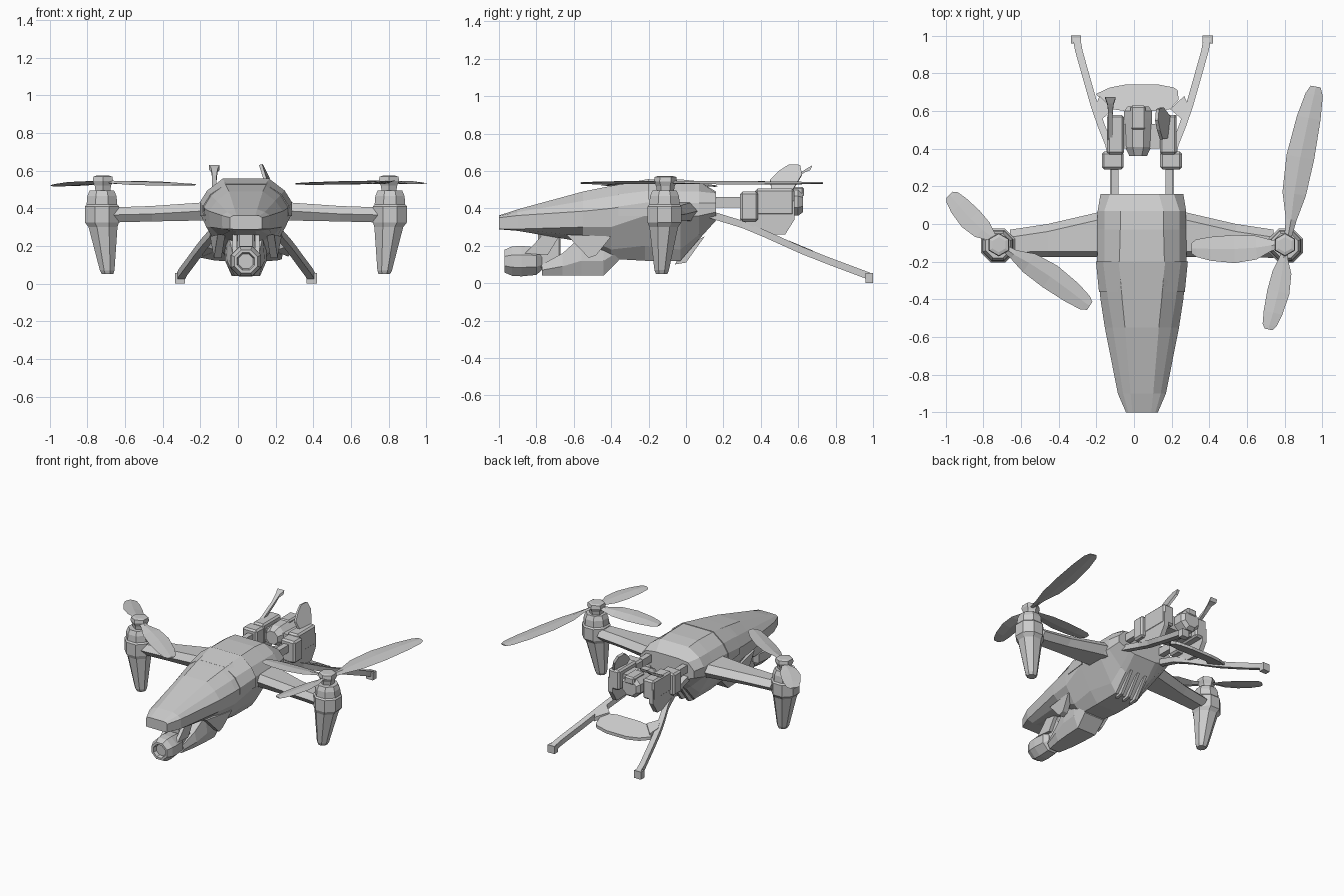
import bpy, bmesh, math
from mathutils import Vector, Matrix

C = 0.042  # x of the airframe's centre line (uneven blades shift it)


def make(name, bm):
    bmesh.ops.recalc_face_normals(bm, faces=bm.faces)
    me = bpy.data.meshes.new(name)
    bm.to_mesh(me)
    bm.free()
    ob = bpy.data.objects.new(name, me)
    bpy.context.collection.objects.link(ob)
    return ob


def loft(name, rings):
    """Skin a list of closed rings and cap both ends."""
    bm = bmesh.new()
    vs = [[bm.verts.new(p) for p in r] for r in rings]
    n = len(vs[0])
    for a, b in zip(vs, vs[1:]):
        for i in range(n):
            j = (i + 1) % n
            bm.faces.new((a[i], a[j], b[j], b[i]))
    bm.faces.new(vs[0][::-1])
    bm.faces.new(vs[-1])
    return make(name, bm)


def hull_ring(y, half):
    """Mirror half a cross-section (distance, z) about the centre line."""
    return [(C + d, y, z) for d, z in half] + [(C - d, y, z) for d, z in reversed(half)]


def ngon(c, r, n, axis):
    pts = []
    for i in range(n):
        a = 2 * math.pi * (i + 0.5) / n
        u, v = r * math.cos(a), r * math.sin(a)
        pts.append((c[0] + u, c[1] + v, c[2]) if axis == 'z' else (c[0] + u, c[1], c[2] + v))
    return pts


def box(name, x, y, z, bevel=0.0):
    bm = bmesh.new()
    bmesh.ops.create_cube(bm, size=1)
    for v in bm.verts:
        v.co = [lo + (k + 0.5) * (hi - lo) for k, (lo, hi) in zip(v.co, (x, y, z))]
    if bevel:
        bmesh.ops.bevel(bm, geom=bm.edges[:], offset=bevel, segments=1, affect='EDGES')
    return make(name, bm)


def bar(name, path, w, h):
    """Rectangular bar following a path that runs mainly along y."""
    return loft(name, [[(x - w, y, z - h), (x + w, y, z - h), (x + w, y, z + h), (x - w, y, z + h)]
                       for x, y, z in path])


def plate(name, outline, thick):
    """Flat plate from a 3D outline, thickened along the vector."""
    t = Vector(thick) / 2
    return loft(name, [[Vector(p) - t for p in outline], [Vector(p) + t for p in outline]])


# Main fuselage shell
loft("fuselage", [hull_ring(y, h) for y, h in [
    (-1.0, [(.05, .362), (.072, .36), (.085, .35), (.085, .29), (.06, .288), (.04, .288)]),
    (-.9, [(.06, .395), (.10, .38), (.128, .362), (.125, .29), (.08, .28), (.05, .28)]),
    (-.55, [(.09, .49), (.155, .44), (.197, .385), (.19, .30), (.14, .25), (.07, .22)]),
    (-.40, [(.105, .52), (.18, .465), (.22, .40), (.21, .30), (.14, .18), (.08, .13)]),
    (-.22, [(.12, .553), (.2, .49), (.238, .43), (.238, .36), (.15, .20), (.09, .12)]),
    (-.03, [(.115, .555), (.2, .49), (.235, .43), (.235, .36), (.13, .18), (.09, .12)]),
    (.07, [(.115, .545), (.2, .49), (.235, .43), (.235, .36), (.13, .26), (.09, .235)]),
    (.16, [(.09, .49), (.17, .48), (.22, .43), (.22, .38), (.13, .345), (.09, .335)])]])

# Nose cowl lip overlapping the rear deck
loft("cowl_edge", [hull_ring(y, h) for y, h in [
    (-.36, [(.105, .528), (.187, .475), (.228, .41), (.226, .36), (.1, .36)]),
    (-.20, [(.124, .557), (.206, .494), (.244, .433), (.244, .36), (.1, .36)])]])

# Chin pod under the nose
loft("chin_pod", [hull_ring(y, h) for y, h in [
    (-.77, [(.05, .10), (.06, .07), (.04, .04)]),
    (-.66, [(.07, .16), (.085, .09), (.06, .04)]),
    (-.56, [(.09, .25), (.10, .12), (.07, .04)]),
    (-.44, [(.11, .25), (.11, .12), (.075, .04)]),
    (-.36, [(.11, .25), (.11, .17), (.08, .12)])]])

# Belly vents
for i in range(3):
    x = C + (i - 1) * .06
    plate(f"belly_vent_{i}", [(x, -.06, .10), (x, .0, .11), (x, .1, .25), (x, .0, .2)], (.02, 0, 0))

# Camera with recessed lens, on a yoke
def cam(y, r):
    return ngon((C, y, .118), r, 8, 'y')
loft("camera", [cam(y, r) for y, r in [(-.77, .05), (-.80, .08), (-.88, .088), (-.93, .085),
                                       (-.97, .066), (-.97, .05), (-.945, .042)]])
for s in (-1, 1):
    x = C + s * .06
    plate("camera_yoke", [(x, -.86, .16), (x, -.82, .2), (x, -.74, .29), (x, -.66, .28), (x, -.74, .15)],
          (.025, 0, 0))
box("camera_mount", (C - .045, C + .045), (-.79, -.67), (.08, .28), .01)

# Parts mirrored left and right
for s, side in ((-1, "left"), (1, "right")):
    def X(d):
        return C + s * d

    # Wing arm
    loft(f"arm_{side}", [[(X(d), y0, zm), (X(d), y0 + .03, z1), (X(d), y1 - .04, z1),
                          (X(d), y1, zm), (X(d), y1 - .04, z0), (X(d), y0 + .03, z0)]
                         for d, y0, y1, z0, zm, z1 in [(.15, -.18, .08, .33, .39, .44),
                                                       (.24, -.175, .06, .335, .385, .43),
                                                       (.50, -.175, .00, .33, .37, .412),
                                                       (.70, -.18, -.03, .325, .365, .405)]])
    # Arm chin strake on the hull side
    plate(f"strake_{side}", [(X(.13), -.64, .26), (X(.15), -.52, .135), (X(.15), -.48, .15),
                             (X(.17), -.40, .25)], (.04, 0, 0))

    # Motor nacelle with tapering foot
    loft(f"nacelle_{side}", [ngon((X(.765 - dx), -.115 - dy, z), r, 8, 'z') for z, r, dx, dy in [
        (.05, .033, .03, .015), (.07, .042, .028, .015), (.30, .083, .006, .004), (.325, .098, 0, 0),
        (.41, .098, 0, 0), (.42, .088, 0, 0), (.465, .084, 0, 0), (.495, .07, 0, 0)]])
    loft(f"rotor_hub_{side}", [ngon((X(.76), -.11, z), r, 6, 'z') for z, r in [
        (.49, .045), (.52, .05), (.545, .062), (.568, .058), (.573, .04)]])

    # Tail skid leg
    bar(f"tail_leg_{side}", [(X(d), y, z) for d, y, z in [
        (.15, .12, .37), (.15, .30, .315), (.175, .42, .265), (.215, .52, .22), (.25, .62, .175),
        (.29, .76, .12), (.335, .92, .06), (.35, 1.0, .03)]], .02, .02)
    box(f"leg_foot_{side}", (X(.35) - .027, X(.35) + .027), (.96, 1.0), (.0, .055))

    # Rear pod strut, side block, bracket and lower cheek
    box(f"pod_strut_{side}", (X(.145) - .02, X(.145) + .02), (.13, .34), (.405, .46))
    box(f"pod_bracket_{side}", (X(.155) - .058, X(.155) + .058), (.29, .385), (.33, .49), .012)
    box(f"pod_block_{side}", (X(.14) - .045, X(.14) + .045), (.37, .58), (.36, .505), .012)
    plate(f"pod_cheek_{side}", [(X(.165), .29, .34), (X(.165), .43, .26), (X(.165), .53, .26),
                                (X(.165), .58, .34), (X(.165), .58, .44), (X(.165), .29, .46)],
          (.035, 0, 0))

# Rear pod core and tail cylinder
box("pod_core", (C - .10, C + .10), (.40, .53), (.37, .47))
loft("pod_barrel", [ngon((C - .02, y, .435), r, 8, 'y') for y, r in [
    (.36, .05), (.41, .075), (.56, .08), (.60, .08), (.625, .06)]])
box("pod_cap", (C - .06, C + .02), (.50, .63), (.46, .515), .01)

# Sloping tail plate between the legs
def slope(y):
    return .25 - (y - .45) * .42
plate("tail_plate", [(C + d, y, slope(y)) for d, y in [
    (-.16, .61), (-.245, .69), (-.17, .725), (-.08, .742), (.08, .742), (.17, .725), (.19, .71),
    (.195, .66), (.15, .61), (.09, .60), (-.09, .60)]], (0, 0, .022))
for s in (-1, 1):
    plate("plate_bracket", [(C + s * d, y, slope(y) + .005) for d, y in [
        (.15, .61), (.225, .68), (.25, .62), (.22, .55)]], (0, 0, .03))

# Antenna stick and leaning fin
loft("antenna", [[(-.125 - w, y, z), (-.125 + w, y, z), (-.125 + w, y + .01, z + h), (-.125 - w, y + .01, z + h)]
                 for w, y, z, h in [(.012, .42, .46, .03), (.012, .58, .55, .025), (.016, .63, .59, .02),
                                    (.028, .665, .605, .025)]])
plate("leaning_fin", [(.19, .46, .47), (.145, .45, .55), (.13, .50, .60), (.12, .55, .632), (.125, .61, .63),
                      (.15, .62, .58), (.195, .56, .48)], (.016, 0, .006))


# Propeller blades: root, tip, width, pitch
def blade(name, hub, tip, width, pitch, drop):
    a, b = Vector((*hub, .54)), Vector((*tip, .54 - drop))
    d = (b - a).normalized()
    side = Vector((-d.y, d.x, 0))
    rings = []
    for t, w, off, tw in [(.04, .25, 0, 1.5), (.16, .4, 0, 1.5), (.32, .85, .06, 1.2), (.55, 1, .08, 1),
                          (.8, .85, .04, .7), (.95, .62, 0, .4), (1, .36, 0, .3)]:
        c = a.lerp(b, t) + side * off * width
        u = Matrix.Rotation(math.radians(pitch * tw), 3, d) @ side * (w * width / 2)
        up = Vector((0, 0, .008 if t < .9 else .005))
        rings.append([c - u, c + up, c + u, c - up])
    loft(name, rings)


for name, hub, tip, w, pitch, drop in [
        ("left_blade_outer", (-.715, -.11), (-.98, .155), .13, 8, .02),
        ("left_blade_inner", (-.715, -.11), (-.235, -.435), .14, 8, .015),
        ("right_blade_rear", (.81, -.11), (.965, .73), .15, 7, .005),
        ("right_blade_front", (.81, -.11), (.715, -.56), .12, 8, .005),
        ("right_blade_inner", (.81, -.11), (.305, -.13), .15, 7, .01)]:
    blade(name, hub, tip, w, pitch, drop)
